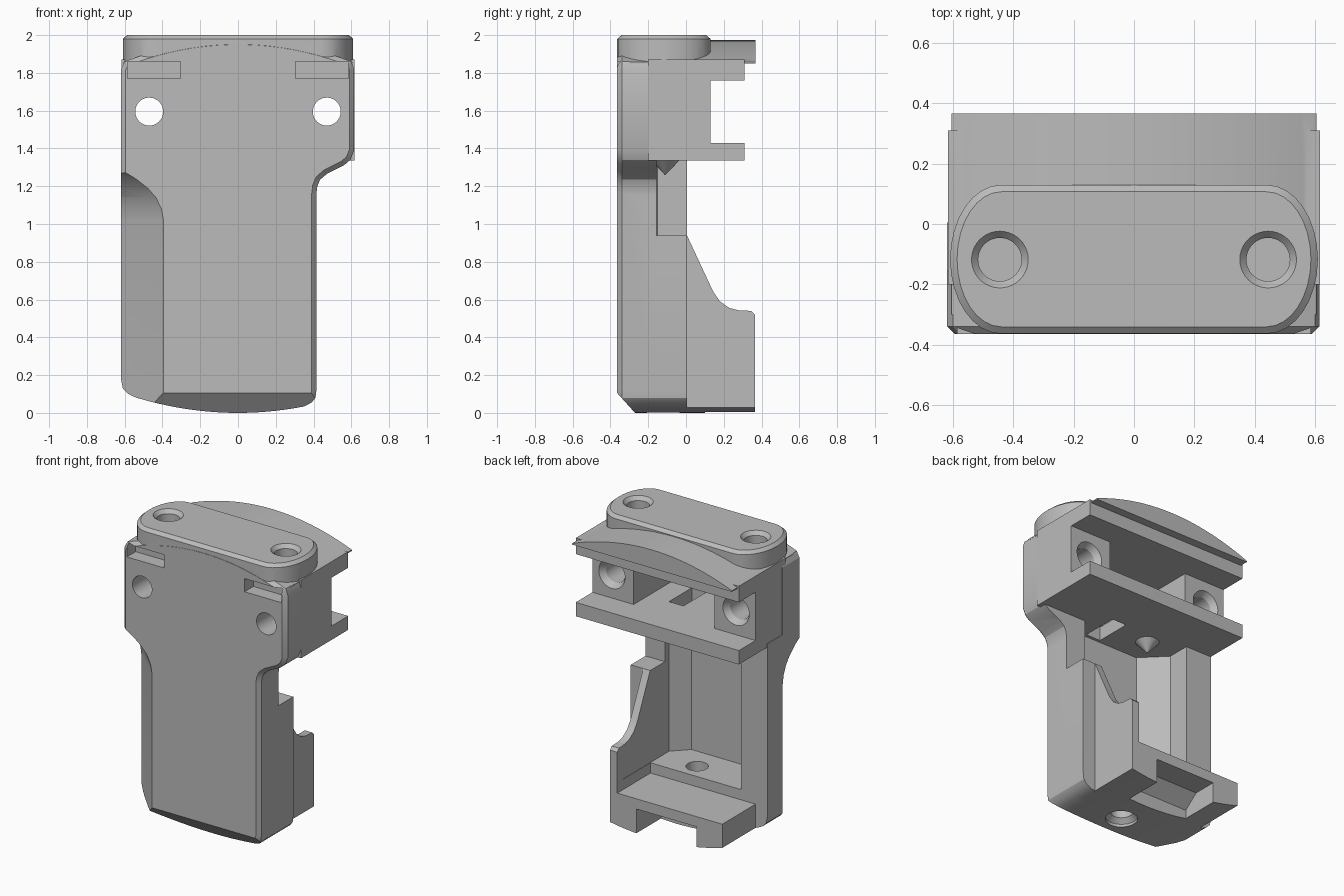
import bpy, bmesh, math
from mathutils import Vector

cube = bpy.data.objects.get("Cube")
if cube:
    bpy.data.objects.remove(cube, do_unlink=True)

grey = bpy.data.materials.new("plain_grey")
grey.use_nodes = True
grey.diffuse_color = (0.5, 0.5, 0.5, 1)
grey.node_tree.nodes["Principled BSDF"].inputs["Base Color"].default_value = (0.5, 0.5, 0.5, 1)


def add_object(name, bm):
    bmesh.ops.recalc_face_normals(bm, faces=bm.faces[:])
    mesh = bpy.data.meshes.new(name)
    bm.to_mesh(mesh)
    bm.free()
    mesh.materials.append(grey)
    obj = bpy.data.objects.new(name, mesh)
    bpy.context.collection.objects.link(obj)
    return obj


def loft(name, sections):
    """Closed solid through matching rings of points."""
    bm = bmesh.new()
    rings = [[bm.verts.new(p) for p in s] for s in sections]
    for a, b in zip(rings, rings[1:]):
        for i in range(len(a)):
            j = (i + 1) % len(a)
            bm.faces.new((a[i], a[j], b[j], b[i]))
    bm.faces.new(rings[0])
    bm.faces.new(rings[-1])
    return add_object(name, bm)


def prism(name, pts, axis, lo, hi):
    """Extrude a 2D profile along the named axis."""
    place = {"x": lambda p, t: (t, p[0], p[1]),
             "y": lambda p, t: (p[0], t, p[1]),
             "z": lambda p, t: (p[0], p[1], t)}[axis]
    return loft(name, [[place(p, t) for p in pts] for t in (lo, hi)])


def box(name, x, y, z):
    return prism(name, [(x[0], y[0]), (x[1], y[0]), (x[1], y[1]), (x[0], y[1])], "z", *z)


def turned(name, centre, axis, steps, sides=40):
    """Round solid from (position, radius) steps along an axis."""
    rings = []
    for t, r in steps:
        ring = []
        for i in range(sides):
            a = math.tau * i / sides
            u, v = centre[0] + r * math.cos(a), centre[1] + r * math.sin(a)
            ring.append((u, v, t) if axis == "z" else (u, t, v))
        rings.append(ring)
    return loft(name, rings)


def boolean(target, others, operation):
    for other in others:
        mod = target.modifiers.new("combine", "BOOLEAN")
        mod.operation, mod.solver, mod.object = operation, "EXACT", other
        bpy.context.view_layer.update()
        deps = bpy.context.evaluated_depsgraph_get()
        mesh = bpy.data.meshes.new_from_object(target.evaluated_get(deps))
        target.modifiers.clear()
        target.data = mesh
        bpy.data.objects.remove(other, do_unlink=True)


def bottom_arc(x0, x1, n=16):
    xs = [x0 + (x1 - x0) * i / n for i in range(n + 1)]
    return [(x, x * x / 3.6) for x in xs]


def top_arc(half, n=24):
    xs = [half - 2 * half * i / n for i in range(n + 1)]
    return [(x, 1.975 - 0.115 * (x / 0.6) ** 2) for x in xs]


# Front shell: waisted outline with a bevelled front rim
left_foot = [(-0.62, 0.18), (-0.61, 0.13), (-0.58, 0.1)]
right_foot = [(0.39, 0.055), (0.41, 0.08), (0.415, 0.12)]
base_line = left_foot + bottom_arc(-0.54, 0.35) + right_foot
shoulder = [(0.415, 1.16), (0.42, 1.2), (0.435, 1.235), (0.47, 1.265), (0.56, 1.31),
            (0.595, 1.34), (0.615, 1.39), (0.615, 1.82)]
body = prism("body", base_line + shoulder + top_arc(0.6) + [(-0.62, 1.82)], "y", -0.365, -0.155)
bm = bmesh.new()
bm.from_mesh(body.data)
rim = [e for e in bm.edges if all(v.co.y < -0.36 for v in e.verts)]
bmesh.ops.bevel(bm, geom=rim, offset=0.025, segments=1, affect="EDGES", clamp_overlap=False)
bm.to_mesh(body.data)
bm.free()

# Lower grip, upper block, arched lid, rear foot and rear side wall
grip = prism("grip", base_line + [(0.415, 1.15), (0.3, 1.36), (-0.62, 1.36)], "y", -0.2, 0.005)
block = prism("block", [(-0.2, 1.335), (0.31, 1.335), (0.31, 1.43), (0.13, 1.43), (0.13, 1.76),
                        (0.31, 1.76), (0.31, 1.87), (-0.2, 1.87)], "x", -0.617, 0.617)
lid = prism("lid", top_arc(0.605) + [(-0.605, 1.85), (0.605, 1.85)], "y", -0.3, 0.367)
foot = prism("foot", bottom_arc(-0.53, 0.32) + [(0.32, 0.24), (-0.53, 0.24)], "y", -0.1, 0.365)
wall = prism("wall", [(-0.1, 0.1), (0.365, 0.1), (0.365, 0.52), (0.345, 0.54), (0.28, 0.543),
                      (0.23, 0.555), (0.18, 0.59), (0.145, 0.64), (0.005, 0.94), (-0.1, 0.94)],
             "x", 0.265, 0.32)

# Raised pill-shaped cap with a chamfered top
def pill(inset):
    pts = []
    for side in (1, -1):
        for i in range(17):
            a = math.pi * (i / 16 - 0.5)
            pts.append((side * (0.44 + (0.17 - inset) * math.cos(a)),
                        -0.117 + side * (0.247 - inset) * math.sin(a)))
    return pts


cap = loft("cap", [[(x, y, z) for x, y in pill(inset)]
                   for z, inset in ((1.84, 0), (1.98, 0), (2.0, 0.023))])
boolean(body, [grip, block, lid, foot, wall, cap], "UNION")

# Sloped side scoop that fades out below the shoulder
scoop = loft("scoop", [[(-0.51 + 0.22 * k, -0.46, z), (-0.73, -0.26 + 0.2 * k, z), (-0.73, -0.46, z)]
                       for z, k in ((-0.1, 1), (1.02, 1), (1.08, 0.95), (1.14, 0.82), (1.19, 0.62),
                                    (1.24, 0.33), (1.29, -0.05))])
chin = prism("chin", [(-0.46, 0.211), (-0.46, -0.1), (-0.18, -0.1)], "x", -1, 1)

# Main pocket with angled inner corners, side window and the slotted upper bay
pocket = prism("pocket", [(0.268, 0.3), (0.268, -0.2), (0.17, -0.3), (-0.27, -0.3),
                          (-0.42, -0.15), (-0.42, 0.3)], "z", 0.31, 1.335)
window = box("window", (0.2, 0.5), (-0.155, 0.2), (0.94, 1.335))
bay = box("bay", (-0.305, 0.305), (-0.28, 0.25), (1.43, 1.76))
floor_slot = box("floor_slot", (0.04, 0.15), (-0.28, -0.03), (1.3, 1.5))
foot_notch = prism("foot_notch", [(0.1, -0.1), (0.5, -0.1), (0.5, 0.17), (0.2, 0.17), (0.1, 0.09)],
                   "x", -0.335, 0.12)
drain = turned("drain", (0, -0.12), "z", [(-0.1, 0.1), (0.02, 0.1), (0.05, 0.07), (0.4, 0.07)])
cutters = [scoop, chin, pocket, window, bay, floor_slot, foot_notch, drain]

# Paired screw holes and front slits
for s in (-1, 1):
    cutters.append(turned("screw_hole", (s * 0.47, 1.595), "y",
                          [(-0.5, 0.074), (0.09, 0.074), (0.131, 0.1), (0.2, 0.1)]))
    cutters.append(turned("cap_hole", (s * 0.445, -0.118), "z",
                          [(1.89, 0.072), (1.975, 0.072), (2.001, 0.095), (2.1, 0.095)]))
    xs = sorted((s * 0.305, s * 0.585))
    cutters.append(box("slit", xs, (-0.5, -0.27), (1.77, 1.86)))
boolean(body, cutters, "DIFFERENCE")

# Small cone under the upper block
cone = turned("locating_cone", (-0.2, -0.11), "z", [(1.34, 0.078), (1.26, 0.002)])

for obj in (body, cone):
    obj.data.materials.clear()
    obj.data.materials.append(grey)
    bpy.ops.object.select_all(action="DESELECT")
    obj.select_set(True)
    bpy.context.view_layer.objects.active = obj
    bpy.ops.object.shade_smooth_by_angle(angle=math.radians(25))
